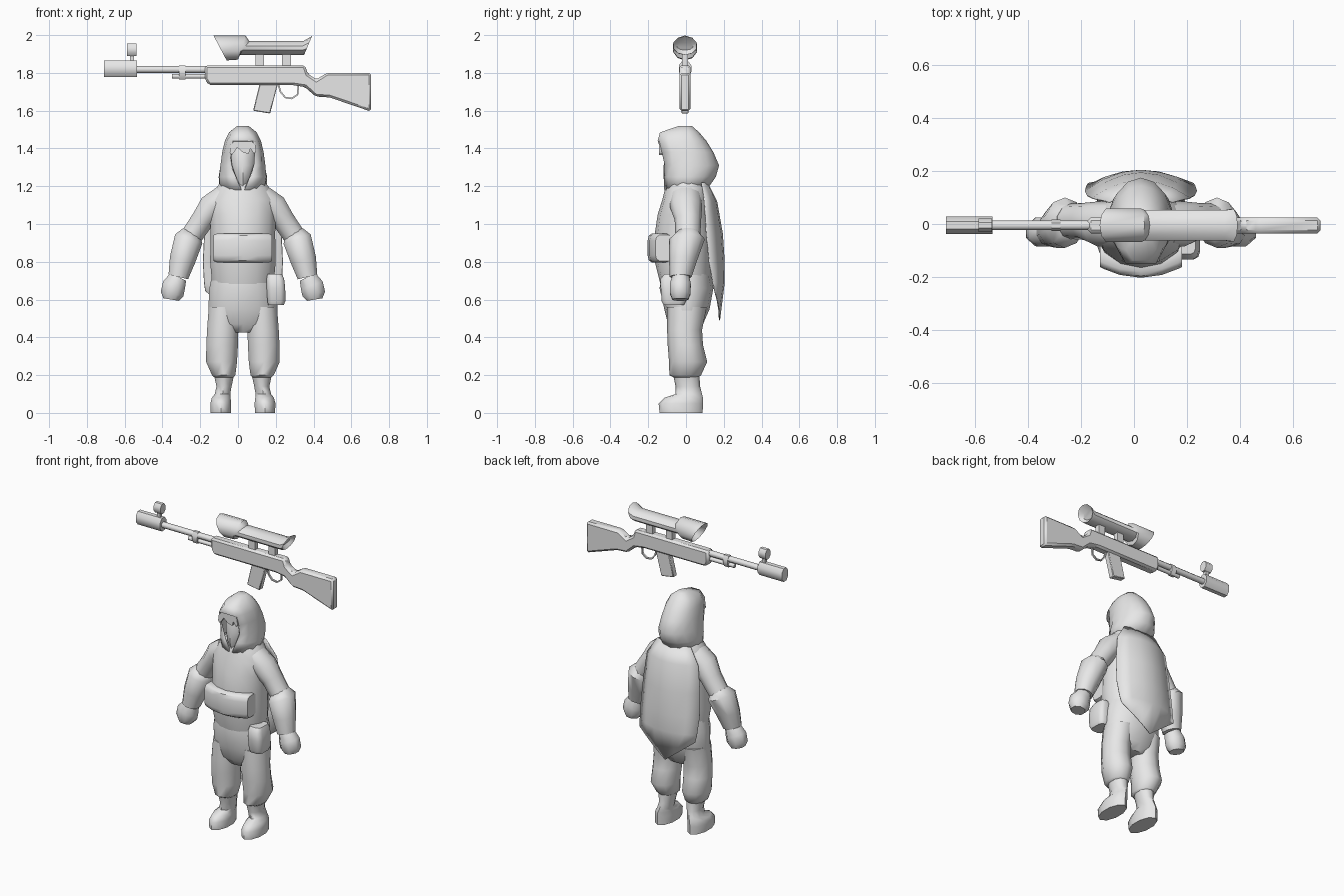
import bpy, bmesh, math
from mathutils import Vector

if "Cube" in bpy.data.objects:
    bpy.data.objects.remove(bpy.data.objects["Cube"])

CX = 0.026   # figure centre line
GY = -0.005  # rifle centre plane

grey = bpy.data.materials.new("plain_grey")
grey.diffuse_color = (0.8, 0.8, 0.8, 1)
grey.use_nodes = True
grey.node_tree.nodes["Principled BSDF"].inputs["Base Color"].default_value = grey.diffuse_color


def add(name, verts, faces, angle=50, bevel=0, solid=0):
    bm = bmesh.new()
    vs = [bm.verts.new(v) for v in verts]
    for f in faces:
        bm.faces.new([vs[i] for i in f])
    bmesh.ops.recalc_face_normals(bm, faces=bm.faces)
    me = bpy.data.meshes.new(name)
    bm.to_mesh(me)
    bm.free()
    me.materials.append(grey)
    ob = bpy.data.objects.new(name, me)
    bpy.context.collection.objects.link(ob)
    if solid:
        m = ob.modifiers.new("thickness", 'SOLIDIFY')
        m.thickness, m.offset = solid, -1
    if bevel:
        m = ob.modifiers.new("bevel", 'BEVEL')
        m.width, m.segments = bevel, 1
    bpy.ops.object.select_all(action='DESELECT')
    ob.select_set(True)
    bpy.context.view_layer.objects.active = ob
    bpy.ops.object.shade_smooth_by_angle(angle=math.radians(angle))
    return ob


def skin(rings):
    """Join rings of equal size and cap both ends."""
    n = len(rings[0])
    faces = [(r * n + i, r * n + (i + 1) % n, (r + 1) * n + (i + 1) % n, (r + 1) * n + i)
             for r in range(len(rings) - 1) for i in range(n)]
    faces += [tuple(range(n)), tuple(range((len(rings) - 1) * n, len(rings) * n))]
    return [p for r in rings for p in r], faces


def tube(name, path, n=10, axis=None, p=1.0, **kw):
    """path rows: x, y, z, in-plane radius, radius along y."""
    rings = []
    for k, (x, y, z, ra, rb) in enumerate(path):
        a, b = path[max(k - 1, 0)], path[min(k + 1, len(path) - 1)]
        t = Vector(axis) if axis else Vector((b[0] - a[0], 0, b[2] - a[2])).normalized()
        side = t.cross(Vector((0, 1, 0)))
        ring = []
        for i in range(n):
            th = 2 * math.pi * (i + 0.5) / n
            c, s = math.cos(th), math.sin(th)
            c = math.copysign(abs(c) ** p, c)
            s = math.copysign(abs(s) ** p, s)
            ring.append(Vector((x, y, z)) + side * ra * c + Vector((0, rb * s, 0)))
        rings.append(ring)
    return add(name, *skin(rings), **kw)


def column(name, rows, x=CX, n=12, **kw):
    """rows: z, x offset, half width, front y, back y."""
    return tube(name, [(x + o, (f + b) / 2, z, w, (b - f) / 2) for z, o, w, f, b in rows],
                n, (0, 0, 1), **kw)


def plate(name, pts, y, half, **kw):
    """Extrude an x-z outline along y."""
    return add(name, *skin([[(px, y + d, pz) for px, pz in pts] for d in (-half, half)]), **kw)


# Torso and hips
column("torso", [(.66, 0, .165, -.13, .13), (.80, 0, .178, -.165, .135), (.95, 0, .175, -.165, .14),
                 (1.05, 0, .18, -.15, .13), (1.13, 0, .185, -.125, .12), (1.19, 0, .145, -.11, .12),
                 (1.25, 0, .10, -.09, .10)], n=14)
column("hips", [(.74, 0, .165, -.125, .13), (.66, 0, .182, -.14, .145), (.55, 0, .188, -.115, .125),
                (.47, 0, .175, -.095, .09), (.425, 0, .10, -.06, .06)], n=14)

# Legs, boots and arms
for s, label in ((-1, "left"), (1, "right")):
    column(label + "_trouser_leg", [
        (.56, s * .10, .085, -.10, .11), (.44, s * .107, .087, -.10, .085),
        (.36, s * .11, .088, -.097, .09), (.27, s * .113, .086, -.09, .112),
        (.20, s * .102, .065, -.088, .08), (.185, s * .10, .05, -.06, .06)], n=10)
    column(label + "_boot", [
        (0, s * .117, .056, -.14, .088), (.05, s * .117, .058, -.145, .09),
        (.08, s * .115, .052, -.115, .09), (.10, s * .108, .043, -.055, .085),
        (.14, s * .10, .042, -.055, .075), (.21, s * .10, .058, -.07, .07)], n=10)
    tube(label + "_upper_arm", [(CX + s * x, y, z, a, b) for x, y, z, a, b in (
        (.10, 0, 1.14, .07, .085), (.165, 0, 1.09, .075, .085),
        (.215, .01, 1.02, .063, .07), (.29, .01, .91, .06, .065))])
    tube(label + "_forearm", [(CX + s * x, y, z, a, b) for x, y, z, a, b in (
        (.27, .01, .955, .055, .06), (.287, .005, .92, .08, .095), (.32, -.015, .81, .072, .075),
        (.342, -.028, .72, .056, .058))])
    tube(label + "_hand", [(CX + s * x, y, z, a, b) for x, y, z, a, b in (
        (.342, -.028, .72, .05, .048), (.365, -.03, .675, .066, .06),
        (.375, -.03, .63, .066, .058), (.38, -.03, .60, .045, .045))], n=8)

# Hood: open arcs around the face, closed above the brow
HN = 13
hood_rows = [(1.18, .125, -.115, .11, .010), (1.25, .13, -.118, .158, .042),
             (1.31, .12, -.113, .175, .066), (1.38, .11, -.128, .145, .072),
             (1.44, .096, -.15, .108, .058), (1.485, .075, -.138, .07, .03),
             (1.52, .03, -.035, .03, .012)]
verts, faces = [], []
for z, w, yf, yb, o in hood_rows:
    a0 = math.asin(o / w)
    for i in range(HN):
        th = a0 + (2 * math.pi - 2 * a0) * i / (HN - 1)
        c = math.cos(th)
        y = yf / math.cos(a0) * c if c > 0 else -yb * c
        verts.append((CX + w * math.sin(th), y, z))
for r in range(len(hood_rows) - 1):
    for i in range(HN if r >= 4 else HN - 1):
        j = (i + 1) % HN
        faces.append((r * HN + i, r * HN + j, (r + 1) * HN + j, (r + 1) * HN + i))
faces.append(tuple(range(len(verts) - HN, len(verts))))
add("hood", verts, faces, solid=.012, angle=60)

# Face and jagged fringe
column("face", [(1.18, 0, .015, -.10, .0), (1.24, 0, .05, -.118, .06), (1.31, 0, .075, -.118, .08),
                (1.40, 0, .08, -.105, .08), (1.46, 0, .05, -.08, .06)], n=10)
plate("fringe", [(CX + x, z) for x, z in (
    (-.062, 1.44), (-.07, 1.38), (-.058, 1.365), (-.03, 1.405), (0, 1.38), (.03, 1.37),
    (.04, 1.40), (.06, 1.37), (.07, 1.39), (.062, 1.44))], -.132, .01)

# Cape: curved sheet ending in a point
cape_rows = [(1.22, .12, .115, .085, 0), (1.12, .185, .165, .10, 0), (.95, .205, .195, .11, 0),
             (.80, .212, .205, .125, 0), (.69, .206, .205, .145, 0), (.49, .20, .18, .155, .155)]
cols = [-1, -.67, -.33, 0, .33, .67, 1]
verts = [(CX + w * u, yc + (ye - yc) * u * u, z + rise * abs(u))
         for z, w, yc, ye, rise in cape_rows for u in cols]
faces = [(r * 7 + i, r * 7 + i + 1, r * 7 + i + 8, r * 7 + i + 7)
         for r in range(len(cape_rows) - 1) for i in range(6)]
add("cape", verts, faces, solid=.006)

# Pouches
tube("belly_pouch", [(CX + x, -.157 + 1.7 * x * x, .873, r, .047) for x, r in (
    (-.155, .07), (-.14, .077), (-.08, .078), (0, .078), (.08, .078), (.14, .077), (.155, .07))],
    12, (1, 0, 0), p=.5, angle=40)
column("hip_pouch", [(.57, .175, .042, -.12, -.01), (.59, .177, .048, -.13, 0), (.66, .175, .05, -.135, 0),
                     (.71, .172, .047, -.135, 0), (.735, .168, .04, -.115, -.01)], p=.5)

# Rifle body with stock, and magazine
plate("rifle_body", [(-.175, 1.84), (.355, 1.84), (.37, 1.795), (.415, 1.765), (.47, 1.80), (.705, 1.80),
                     (.705, 1.595), (.485, 1.67), (.41, 1.675), (.355, 1.725), (.29, 1.735),
                     (-.155, 1.735), (-.175, 1.765)], GY, .03, bevel=.012)
plate("magazine", [(.115, 1.745), (.212, 1.745), (.17, 1.585), (.08, 1.60)], GY, .019, bevel=.004)
tube("trigger_guard", [(x, GY, z, .006, .008) for x, z in (
    (.215, 1.735), (.225, 1.70), (.25, 1.67), (.285, 1.664), (.315, 1.685), (.32, 1.735))], 4)


def rod(name, x0, x1, z, r, ry=None, n=8):
    tube(name, [(x, GY, z, r, ry or r) for x in (x0, x1)], n, (1, 0, 0))


# Barrel group
rod("barrel", -.55, -.16, 1.818, .019)
rod("muzzle", -.71, -.535, 1.822, .046, .036)
rod("gas_tube", -.35, -.16, 1.782, .013)
rod("gas_block", -.312, -.278, 1.803, .04, .024)
rod("front_sight", -.587, -.537, 1.922, .035, .028)
plate("sight_post", [(-.572, 1.85), (-.55, 1.85), (-.55, 1.91), (-.572, 1.91)], GY, .01)

# Scope: slanted rings, given by their top and bottom points
rings = []
for xt, zt, xb, zb, r in ((-.08, 1.95, -.02, 1.90, .04), (-.13, 1.998, -.06, 1.866, .067),
                          (.04, 1.998, 0, 1.87, .067), (.06, 1.968, .005, 1.895, .06),
                          (.345, 1.968, .34, 1.895, .06), (.392, 1.995, .35, 1.895, .065),
                          (.36, 1.965, .335, 1.92, .045)):
    ring = []
    for i in range(10):
        th = 2 * math.pi * i / 10
        f = (1 + math.cos(th)) / 2
        ring.append((xb + (xt - xb) * f, GY + r * math.sin(th), zb + (zt - zb) * f))
    rings.append(ring)
add("scope", *skin(rings), angle=40)
for x, label in ((.115, "front"), (.257, "rear")):
    plate("scope_mount_" + label, [(x - .023, 1.83), (x + .023, 1.83), (x + .023, 1.91), (x - .023, 1.91)],
          GY, .016)
